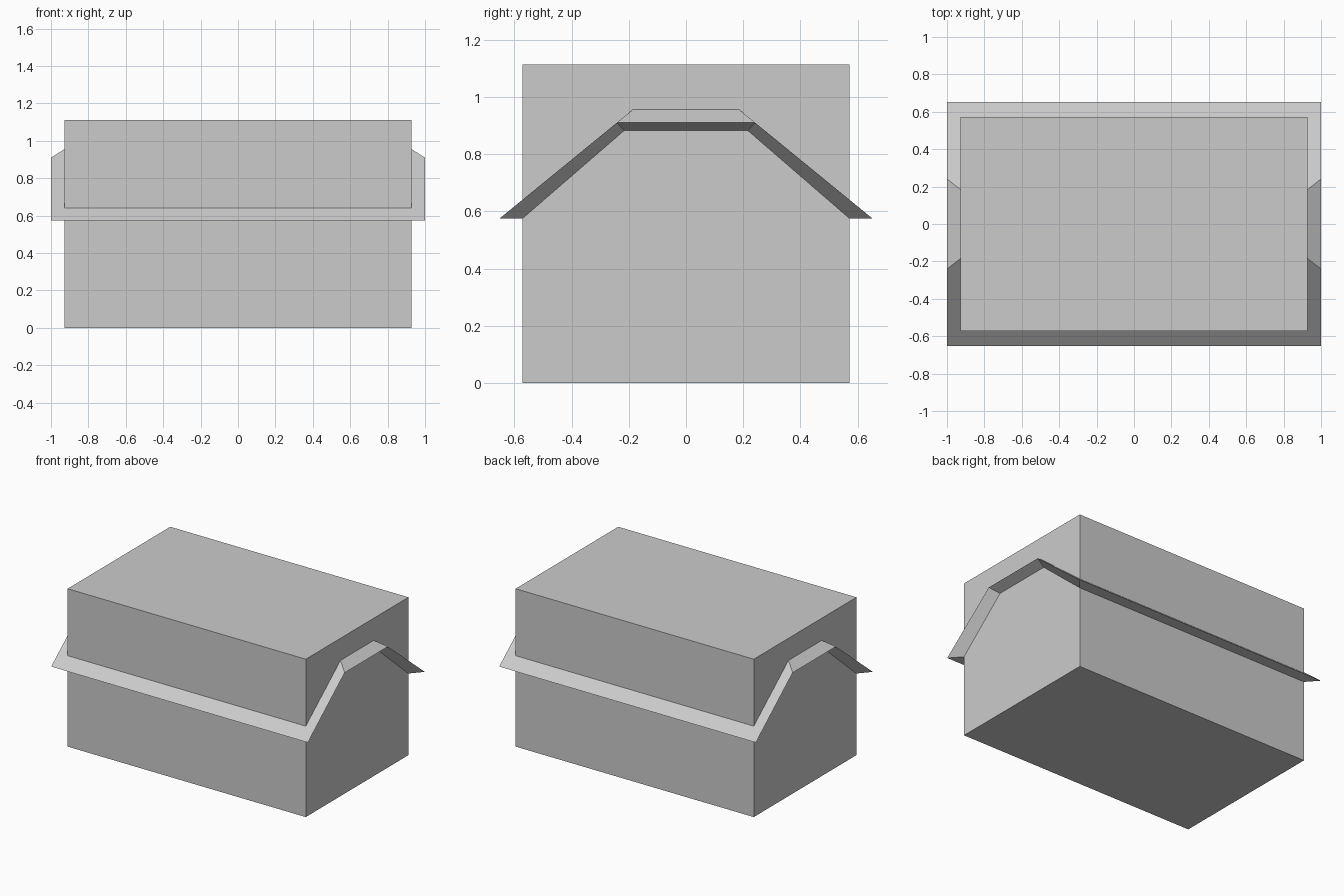
import bpy
import bmesh

default = bpy.data.objects.get("Cube")
if default:
    bpy.data.objects.remove(default, do_unlink=True)

# Plain grey shared by every part
grey = bpy.data.materials.new("plain_grey")
grey.use_nodes = True
colour = (0.6, 0.6, 0.6, 1)
grey.diffuse_color = colour
grey.node_tree.nodes["Principled BSDF"].inputs["Base Color"].default_value = colour

HALF_X, HALF_Y, HEIGHT = 0.928, 0.571, 1.112   # wall block
EAVE_X, EAVE_Y, EAVE_Z = 1.0, 0.651, 0.575     # outer roof edge
RIDGE_X, RIDGE_Z = 0.69, 1.107
VERGE_Y, VERGE_Z = 0.241, 0.91                 # clipped gable corner
INNER_Y, INNER_Z = 0.216, 0.882                # soffit corner at the wall


def add_object(name, bm):
    mesh = bpy.data.meshes.new(name)
    bm.to_mesh(mesh)
    bm.free()
    mesh.materials.append(grey)
    obj = bpy.data.objects.new(name, mesh)
    bpy.context.collection.objects.link(obj)
    return obj


# Wall block
bm = bmesh.new()
bmesh.ops.create_cube(bm, size=1)
for v in bm.verts:
    v.co.x *= 2 * HALF_X
    v.co.y *= 2 * HALF_Y
    v.co.z = (v.co.z + 0.5) * HEIGHT
add_object("wall_block", bm)

# One quarter of the half-hipped roof
points = {
    "ridge_mid": (0, 0, RIDGE_Z),
    "ridge_end": (RIDGE_X, 0, RIDGE_Z),
    "eave_mid": (0, -EAVE_Y, EAVE_Z),
    "eave": (EAVE_X, -EAVE_Y, EAVE_Z),
    "verge": (EAVE_X, -VERGE_Y, VERGE_Z),
    "verge_mid": (EAVE_X, 0, VERGE_Z),
    "wall_eave_mid": (0, -HALF_Y, EAVE_Z),
    "wall_eave": (HALF_X, -HALF_Y, EAVE_Z),
    "wall_verge": (HALF_X, -INNER_Y, INNER_Z),
    "wall_verge_mid": (HALF_X, 0, INNER_Z),
}
faces = (
    "ridge_mid eave_mid eave verge ridge_end",       # main slope
    "ridge_end verge verge_mid",                     # hip
    "wall_eave_mid wall_eave eave eave_mid",         # eave soffit
    "wall_eave wall_verge verge eave",               # gable soffit
    "wall_verge wall_verge_mid verge_mid verge",     # hip soffit
)
bm = bmesh.new()
verts = {name: bm.verts.new(co) for name, co in points.items()}
for face in faces:
    bm.faces.new([verts[name] for name in face.split()])
roof = add_object("half_hipped_roof", bm)

# Mirror the quarter to all four corners
mirror = roof.modifiers.new("mirror", "MIRROR")
mirror.use_axis = (True, True, False)
mirror.use_clip = True
